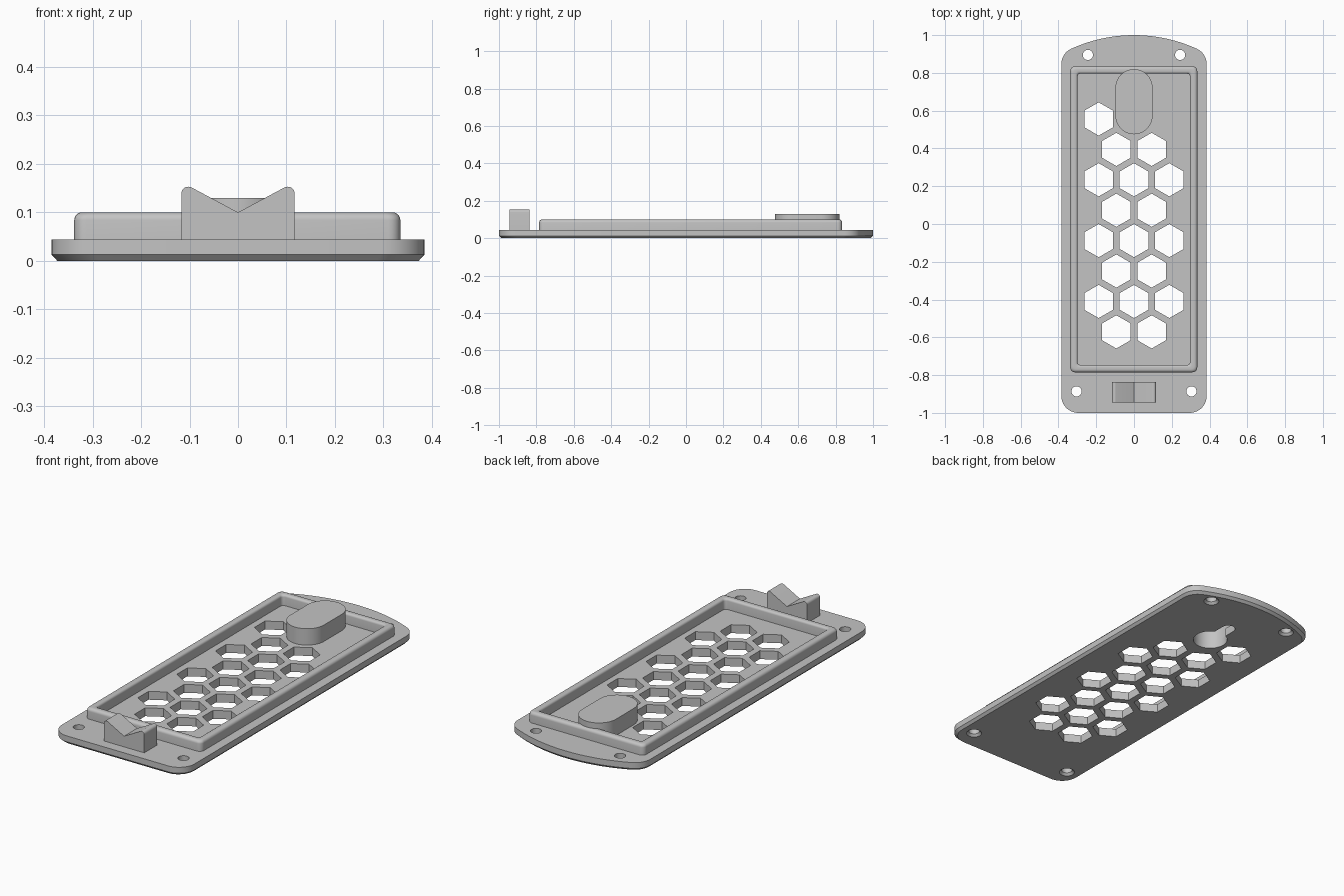
import bpy, bmesh, math
from math import radians

if "Cube" in bpy.data.objects:
    bpy.data.objects.remove(bpy.data.objects["Cube"])

grey = bpy.data.materials.new("light grey")
grey.diffuse_color = (0.55, 0.55, 0.55, 1)
grey.use_nodes = True
grey.node_tree.nodes["Principled BSDF"].inputs["Base Color"].default_value = grey.diffuse_color


def arc(cx, cy, r, a0, a1, n):
    return [(cx + r * math.cos(radians(a0 + (a1 - a0) * i / n)),
             cy + r * math.sin(radians(a0 + (a1 - a0) * i / n))) for i in range(n + 1)]


def make(name, bm):
    bmesh.ops.recalc_face_normals(bm, faces=bm.faces)
    mesh = bpy.data.meshes.new(name)
    bm.to_mesh(mesh)
    bm.free()
    mesh.materials.append(grey)
    ob = bpy.data.objects.new(name, mesh)
    bpy.context.collection.objects.link(ob)
    return ob


def add_loft(bm, rings, closed=False):
    """Skin a stack of (outline, z) rings; closed joins last to first, else caps."""
    vs = [[bm.verts.new((x, y, z)) for x, y in pts] for pts, z in rings]
    n = len(vs[0])
    for a, b in list(zip(vs, vs[1:])) + ([(vs[-1], vs[0])] if closed else []):
        for i in range(n):
            bm.faces.new((a[i], a[(i + 1) % n], b[(i + 1) % n], b[i]))
    if not closed:
        bm.faces.new(vs[0][::-1])
        bm.faces.new(vs[-1])


def loft(name, rings, closed=False):
    bm = bmesh.new()
    add_loft(bm, rings, closed)
    return make(name, bm)


def cut(ob, cutter):
    cutter.hide_render = True
    cutter.hide_viewport = True
    cutter.display_type = 'WIRE'
    m = ob.modifiers.new("cut", 'BOOLEAN')
    m.operation = 'DIFFERENCE'
    m.solver = 'EXACT'
    m.object = cutter


def smooth(ob):
    bpy.ops.object.select_all(action='DESELECT')
    bpy.context.view_layer.objects.active = ob
    ob.select_set(True)
    for m in list(ob.modifiers):
        bpy.ops.object.modifier_apply(modifier=m.name)
    bpy.ops.object.shade_smooth_by_angle(angle=radians(30))


# Base plate: rounded front corners, bowed back edge, chamfered underside
W = 0.385
outline = (arc(-W + 0.09, -0.91, 0.09, 180, 270, 10) + arc(W - 0.09, -0.91, 0.09, 270, 360, 10)
           + arc(0.295, 0.846, 0.09, 0, 65.5, 8) + arc(0, 0.2, 0.8, 65.5, 114.5, 24)[1:-1]
           + arc(-0.295, 0.846, 0.09, 114.5, 180, 8))
inset = [(x * (W - 0.012) / W, y * 0.988) for x, y in outline]
plate = loft("base_plate", [(inset, 0), (outline, 0.013), (outline, 0.044)])

# Hexagonal vents and countersunk screw holes
bm = bmesh.new()
for row in range(8):
    xs = [-0.187, 0, 0.187] if row % 2 == 0 else [-0.0935, 0.0935]
    for x in xs[:1] if row == 0 else xs:
        pts = arc(x, 0.556 - 0.161 * row, 0.088, 30, 330, 5)
        add_loft(bm, [(pts, -0.05), (pts, 0.09)])
for hx, hy in ((0.244, 0.895), (0.304, -0.886)):
    for s in (-1, 1):
        add_loft(bm, [(arc(s * hx, hy, r, 0, 345, 23), z)
                      for r, z in ((0.048, -0.01), (0.038, 0), (0.027, 0.012), (0.027, 0.09))])
cut(plate, make("vent_cutter", bm))

# Keyhole opening in the underside
a = math.degrees(math.asin(0.035 / 0.085))
key = arc(0, 0.595, 0.085, 90 + a, 450 - a, 30) + arc(0, 0.735, 0.035, 0, 180, 12)
cut(plate, loft("keyhole_cutter", [(key, -0.05), (key, 0.09)]))


# Raised rim around the vents
def rim_ring(d):
    x0, x1, y0, y1, r = -0.338 + d, 0.335 - d, -0.785 + d, 0.835 - d, 0.025 - d * 0.25
    return (arc(x0 + r, y0 + r, r, 180, 270, 5) + arc(x1 - r, y0 + r, r, 270, 360, 5)
            + arc(x1 - r, y1 - r, r, 0, 90, 5) + arc(x0 + r, y1 - r, r, 90, 180, 5))


section = ([(0, 0.035)] + arc(0.016, 0.084, 0.016, 180, 90, 5)
           + arc(0.027, 0.088, 0.012, 90, 0, 4) + [(0.039, 0.035)])
rim = loft("raised_rim", [(rim_ring(d), z) for d, z in section], closed=True)


# Hollow keyhole boss
def stadium(r, y0, y1):
    return arc(0, y0 + r, r, 180, 360, 20) + arc(0, y1 - r, r, 0, 180, 20)


pad = stadium(0.098, 0.475, 0.82)
hollow = stadium(0.086, 0.509, 0.785)
boss = loft("keyhole_boss", [(pad, 0.044), (pad, 0.13)])
cut(boss, loft("boss_cutter", [(hollow, 0.02), (hollow, 0.116)]))

# Notched rest block at the front
left = [(-0.117, 0.035)] + arc(-0.1025, 0.1385, 0.0145, 180, 62, 8)
prof = left + [(0, 0.1)] + [(-x, z) for x, z in reversed(left)]
rest = loft("notched_rest", [(prof, 0.945), (prof, 0.837)])
for v in rest.data.vertices:
    x, z, y = v.co
    v.co = (x, -y, z)
bm = bmesh.new()
bm.from_mesh(rest.data)
bmesh.ops.recalc_face_normals(bm, faces=bm.faces)
bm.to_mesh(rest.data)
bm.free()

for part in (plate, rim, boss, rest):
    smooth(part)
